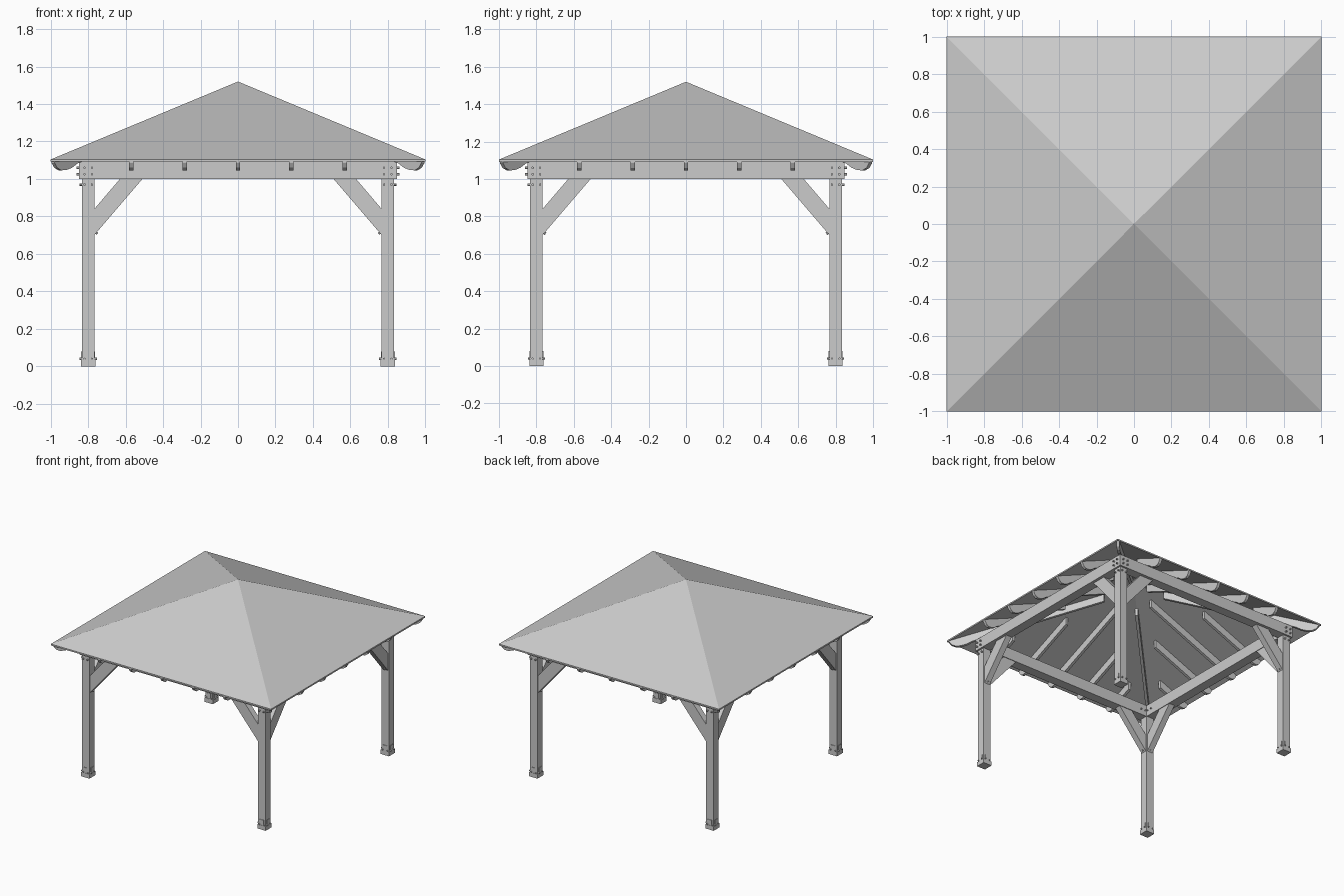
import bpy, bmesh, math
from mathutils import Vector, Matrix

cube = bpy.data.objects.get("Cube")
if cube:
    bpy.data.objects.remove(cube, do_unlink=True)

grey = bpy.data.materials.new("plain grey")
grey.use_nodes = True
color = (0.6, 0.6, 0.6, 1)
grey.diffuse_color = color
grey.node_tree.nodes["Principled BSDF"].inputs["Base Color"].default_value = color

POST, EAVE, APEX = 0.8, 1.1, 1.52
SLOPE = APEX - EAVE
QUARTERS = [Matrix.Rotation(math.radians(90 * k), 4, 'Z') for k in range(4)]


def finish(name, bm):
    bmesh.ops.recalc_face_normals(bm, faces=bm.faces)
    mesh = bpy.data.meshes.new(name)
    bm.to_mesh(mesh)
    bm.free()
    mesh.materials.append(grey)
    obj = bpy.data.objects.new(name, mesh)
    bpy.context.collection.objects.link(obj)
    return obj


def box(bm, low, high, turn):
    low, high = Vector(low), Vector(high)
    place = Matrix.Translation((low + high) / 2) @ Matrix.Diagonal((*(high - low), 1))
    bmesh.ops.create_cube(bm, size=1, matrix=turn @ place)


def slab(bm, profile, y, width, turn):
    """Extrude an x-z outline across y."""
    face = bm.faces.new([bm.verts.new((x, y - width / 2, z)) for x, z in profile])
    moved = bmesh.ops.extrude_face_region(bm, geom=[face])["geom"]
    new = [v for v in moved if isinstance(v, bmesh.types.BMVert)]
    bmesh.ops.translate(bm, verts=new, vec=(0, width, 0))
    bmesh.ops.transform(bm, matrix=turn, verts=list(face.verts) + new)


def bolt(bm, point, axis, turn, radius=0.007, length=0.014):
    aim = Vector(axis).to_track_quat('Z', 'Y').to_matrix().to_4x4()
    bmesh.ops.create_cone(bm, cap_ends=True, segments=6, radius1=radius, radius2=radius,
                          depth=length * 2, matrix=turn @ Matrix.Translation(point) @ aim)


# Thin pyramid roof, hollow below
bm = bmesh.new()
rings = []
for drop in (0, 0.012):
    rim = [bm.verts.new((x, y, EAVE + 0.004 - drop)) for x, y in ((-1, -1), (1, -1), (1, 1), (-1, 1))]
    tip = bm.verts.new((0, 0, APEX - drop))
    for i in range(4):
        bm.faces.new((rim[i], rim[(i + 1) % 4], tip))
    rings.append(rim)
for i in range(4):
    j = (i + 1) % 4
    bm.faces.new((rings[0][i], rings[0][j], rings[1][j], rings[1][i]))
finish("roof", bm)


def rafter_profile(inner, stretch=1.0):
    """Sloped board with a curved tail; stretch lengthens it for the hips."""
    roof = lambda r: EAVE - 0.006 + (1 - r) * SLOPE
    tail = [(0.87, 1.083), (0.9, 1.06), (0.93, 1.048), (0.957, 1.046), (0.98, 1.06), (0.994, 1.085)]
    outline = [(inner, roof(inner)), (inner, roof(inner) - 0.066)] + tail + [(0.995, roof(0.995))]
    return [(r * stretch, z) for r, z in outline]


# Common and jack rafters on all four slopes
bm = bmesh.new()
for turn in QUARTERS:
    for k in range(-2, 3):
        offset = k * 0.285
        slab(bm, rafter_profile(abs(offset) + 0.16), offset, 0.023, turn)
finish("rafters", bm)

# Hip rafters along the diagonals
bm = bmesh.new()
for turn in QUARTERS:
    slab(bm, rafter_profile(0.16, math.sqrt(2) * 0.993), 0, 0.023,
         turn @ Matrix.Rotation(math.pi / 4, 4, 'Z'))
finish("hip_rafters", bm)

# Mitred ring beams resting on the posts
bm = bmesh.new()
IN, OUT, LOW, HIGH = 0.77, 0.848, 1.0, 1.094
for turn in QUARTERS:
    ends = []
    for side in (-1, 1):
        ends.append([bm.verts.new(turn @ Vector((r, side * r, z)))
                     for r, z in ((IN, LOW), (OUT, LOW), (OUT, HIGH), (IN, HIGH))])
    for i in range(4):
        j = (i + 1) % 4
        bm.faces.new((ends[0][i], ends[0][j], ends[1][j], ends[1][i]))
    for end in ends:
        bm.faces.new(end)
finish("beams", bm)

# Posts, base brackets, knee braces and bolts
posts, bases, braces, bolts = (bmesh.new() for _ in range(4))
HALF = 0.033
for turn in QUARTERS:
    box(posts, (POST - HALF, POST - HALF, 0), (POST + HALF, POST + HALF, LOW), turn)
    box(bases, (POST - 0.038, POST - 0.038, 0), (POST + 0.038, POST + 0.038, 0.035), turn)
    for part in (0, 1):
        wide, deep = (0.037, 0.018) if part else (0.018, 0.037)
        box(bases, (POST - wide, POST - deep, 0.02), (POST + wide, POST + deep, 0.08), turn)

    # Braces run from each post to both neighbouring beams
    brace = [(POST - HALF, 0.70), (POST - HALF, 0.84), (0.63, LOW), (0.51, LOW)]
    mirror = turn @ Matrix(((0, 1, 0, 0), (1, 0, 0, 0), (0, 0, 1, 0), (0, 0, 0, 1)))
    for frame in (turn, mirror):
        slab(braces, brace, POST, 0.05, frame)
        bolt(bolts, (POST - HALF - 0.006, POST, 0.716), (-0.75, 0, -0.65), frame)
        for across in (-0.02, 0.02):
            for sign in (-1, 1):
                bolt(bolts, (POST + sign * 0.036, POST + across, 0.04), (1, 0, 0), frame, 0.006, 0.01)
            for height in (1.025, 1.06):
                bolt(bolts, (OUT, POST + across, height), (1, 0, 0), frame)
            bolt(bolts, (POST + HALF, POST + across, 0.97), (1, 0, 0), frame)
            bolt(bolts, (IN, POST - 0.065 + across, 1.045), (-1, 0, 0), frame, 0.006, 0.01)
finish("posts", posts)
finish("post_bases", bases)
finish("knee_braces", braces)
finish("bolts", bolts)
